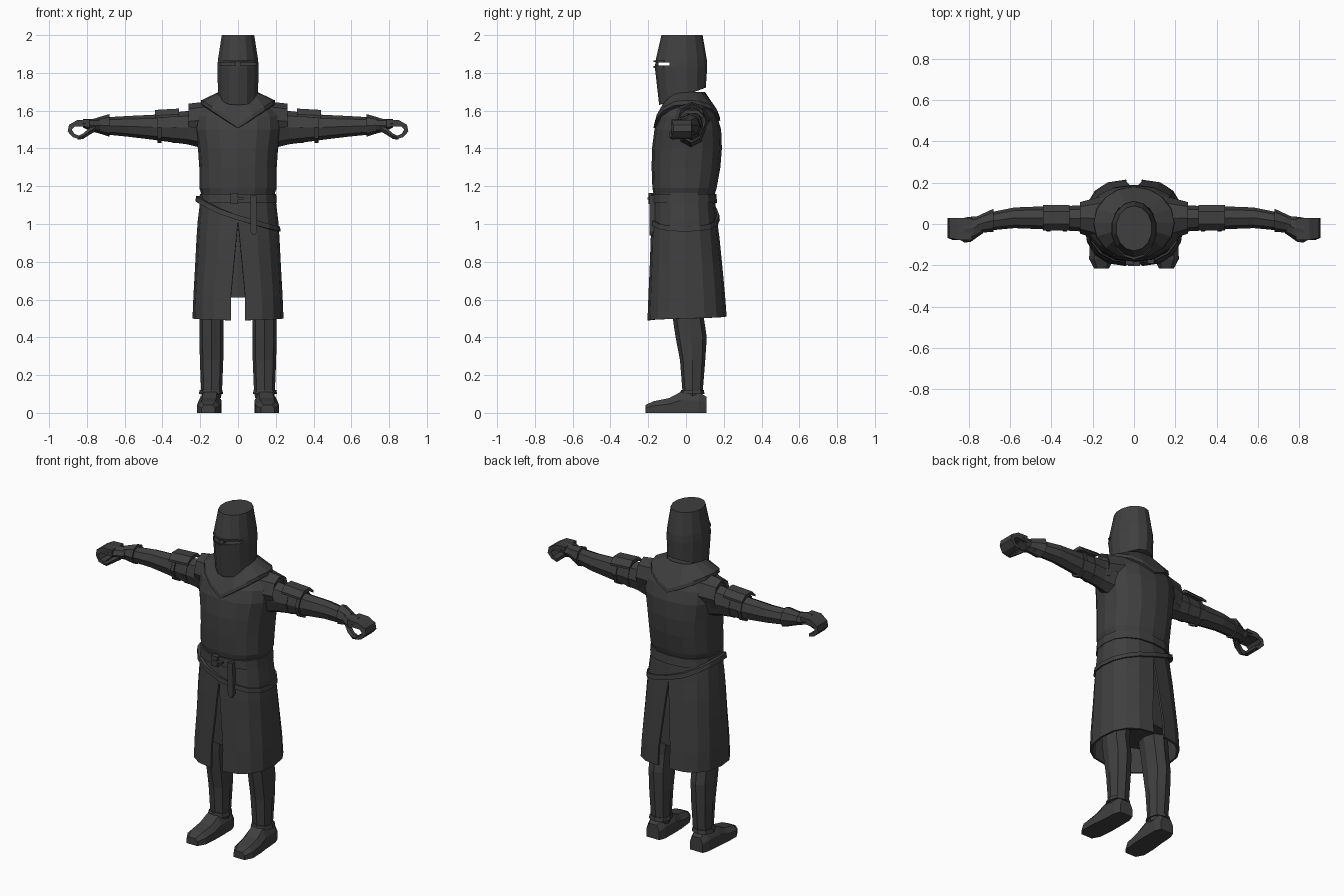
import bpy, bmesh, math

if "Cube" in bpy.data.objects:
    bpy.data.objects.remove(bpy.data.objects["Cube"])

mat = bpy.data.materials.new("dark_grey")
mat.diffuse_color = (0.05, 0.05, 0.05, 1)
mat.use_nodes = True
mat.node_tree.nodes["Principled BSDF"].inputs["Base Color"].default_value = mat.diffuse_color


def make(name, verts, faces, mirror=False, solid=0):
    me = bpy.data.meshes.new(name)
    me.from_pydata(verts, [], faces)
    bm = bmesh.new()
    bm.from_mesh(me)
    bmesh.ops.recalc_face_normals(bm, faces=bm.faces)
    bm.to_mesh(me)
    bm.free()
    me.materials.append(mat)
    ob = bpy.data.objects.new(name, me)
    bpy.context.collection.objects.link(ob)
    if solid:
        m = ob.modifiers.new("thickness", 'SOLIDIFY')
        m.thickness, m.offset = solid, -1
    if mirror:
        m = ob.modifiers.new("mirror", 'MIRROR')
        m.use_mirror_merge = False
    return ob


def loft(name, rings, mirror=False, caps=True, loop=False):
    """Bridge a list of equally long closed rings."""
    n, k = len(rings[0]), len(rings)
    verts = [p for r in rings for p in r]
    faces = [(a * n + i, a * n + (i + 1) % n, (a + 1) % k * n + (i + 1) % n, (a + 1) % k * n + i)
             for a in range(k if loop else k - 1) for i in range(n)]
    if caps and not loop:
        faces += [tuple(range(n)), tuple(range((k - 1) * n, k * n))]
    return make(name, verts, faces, mirror)


def oval(z, xr, yf, yb, n=16, xc=0, e=0.85):
    """Horizontal ring, first point at the front; z may be a rule of (x, y, angle)."""
    pts = []
    for i in range(n):
        a = 2 * math.pi * i / n
        s, c = math.sin(a), math.cos(a)
        x = xc + xr * math.copysign(abs(s) ** e, s)
        y = (yf + yb) / 2 - (yb - yf) / 2 * math.copysign(abs(c) ** e, c)
        pts.append((x, y, z(x, y, a) if callable(z) else z))
    return pts


def arm_ring(x, zc, rz, yc, ry, n=8):
    return [(x, yc + ry * math.cos(2 * math.pi * i / n), zc + rz * math.sin(2 * math.pi * i / n))
            for i in range(n)]


def box(name, x0, x1, y0, y1, z0, z1, mirror=False):
    sq = lambda z: [(x0, y0, z), (x1, y0, z), (x1, y1, z), (x0, y1, z)]
    return loft(name, [sq(z0), sq(z1)], mirror)


# Helm with a flat crown and a pointed face
rim = lambda x, y, a: 1.63 + (y + 0.14) * 0.375
helm = loft("helm", [oval(rim, .108, -.142, .105, 14, 0, 1), oval(1.83, .112, -.165, .112, 14, 0, 1),
                     oval(1.87, .109, -.16, .11, 14, 0, 1), oval(2.0, .088, -.13, .088, 14, 0, 1)])
# Eye slits, leaving a thin nose bar
cutters = [box("slit_cutter", .014, .2, -.3, -.09, 1.838, 1.856),
           box("slit_cutter", -.2, -.014, -.3, -.09, 1.838, 1.856),
           box("slit_cutter", -.2, .2, -.145, -.088, 1.839, 1.855)]
for c in cutters:
    c.hide_render = True
    c.hide_viewport = True
    m = helm.modifiers.new("slit", 'BOOLEAN')
    m.operation, m.object, m.solver = 'DIFFERENCE', c, 'EXACT'
# Raised brow and lower rims around the slits
for nm, z in (("brow_rim", 1.857), ("cheek_rim", 1.827)):
    p = [(0, -.172), (.045, -.158), (.085, -.118), (.08, -.105), (.04, -.145), (0, -.158)]
    loft(nm, [[(x, y, z) for x, y in p], [(x, y, z + .009) for x, y in p]], True)

# Torso
loft("torso", [oval(*r) for r in (
    (1.15, .19, -.17, .15), (1.19, .205, -.178, .162), (1.30, .205, -.182, .182),
    (1.40, .212, -.18, .19), (1.50, .23, -.167, .186), (1.57, .225, -.14, .165),
    (1.62, .19, -.105, .14), (1.69, .10, -.09, .10))])

# Pointed mantle round the neck
def hem(drop):
    def rule(x, y, a):
        v = max(0, 1 - abs(x) / .19)
        return 1.655 - v * (.125 if math.cos(a) > 0 else .085) - drop
    return rule
loft("mantle", [oval(1.70, .10, -.085, .10), oval(hem(0), .195, -.168, .178, e=1),
                oval(hem(.022), .197, -.172, .182, e=1), oval(hem(.03), .17, -.14, .15, e=1),
                oval(1.66, .09, -.08, .09)], loop=True)

# Skirt: two panels split at front and back
rows = [(1.165, .195, -.17, .15), (1.02, .213, -.18, .165), (.92, .22, -.187, .178),
        (.8, .226, -.191, .19), (.62, .236, -.199, .207), (.49, .241, -.204, .215)]
cols = 9
sv, sf = [], []
for r, (z, xr, yf, yb) in enumerate(rows):
    gap = min(.038, max(0, (1.02 - z) * .095))
    for i in range(cols):
        a = math.pi * i / (cols - 1)
        c = math.cos(a)
        y = (yf + yb) / 2 - (yb - yf) / 2 * math.copysign(abs(c) ** .85, c)
        zz = z + (.02 * i / (cols - 1) if r == len(rows) - 1 else 0)
        sv.append((gap + (xr - gap) * math.sin(a) ** .85, y, zz))
        if r and i:
            k = r * cols + i
            sf.append((k, k - 1, k - cols - 1, k - cols))
make("skirt", sv, sf, True, .012)
# Shorter under tunic seen through the slits
loft("under_tunic", [oval(.61, .19, -.14, .15), oval(.85, .19, -.15, .145), oval(1.12, .17, -.14, .12)])

# Waist belt with buckle and hanging tongue
def band(name, lo, hi, grow=0):
    loft(name, [oval(*lo), oval(*hi), oval(hi[0], *[v * .92 for v in hi[1:]]),
                oval(lo[0], *[v * .92 for v in lo[1:]])], loop=True)
band("waist_belt", (1.11, .205, -.186, .165), (1.16, .202, -.183, .16))
box("buckle_frame", -.04, .0, -.198, -.17, 1.105, 1.165)
box("buckle_pin", -.03, .03, -.203, -.18, 1.13, 1.14)
tongue = [(.065, 1.15), (.065, .965), (.075, .945), (.09, .94), (.102, .96), (.098, 1.15)]
loft("belt_tongue", [[(x, -.165, z) for x, z in tongue], [(x, -.192, z) for x, z in tongue]])
# Sloping sword belt, low on one hip
low = lambda x, y, a: 1.03 - .08 * math.sin(a) - .01 * math.cos(2 * a)
top = lambda x, y, a: low(x, y, a) + .027
band("sloping_belt", (low, .226, -.192, .179), (top, .222, -.19, .176))

# Arms, shoulder caps, arm plates and straps
loft("arm", [arm_ring(*r) for r in (
    (.18, 1.505, .105, .025, .085), (.27, 1.51, .088, .027, .062), (.45, 1.512, .066, .03, .055),
    (.58, 1.517, .055, .03, .05), (.73, 1.52, .043, .008, .042))], True)
loft("shoulder_cap", [arm_ring(*r) for r in (
    (.15, 1.555, .095, .025, .11), (.262, 1.543, .094, .03, .076), (.25, 1.54, .08, .03, .06))], True)
plate = [(-.032, 1.565), (-.032, 1.578), (0, 1.608), (.06, 1.608), (.092, 1.578), (.092, 1.565),
         (.058, 1.588), (.002, 1.588)]
loft("arm_plate", [[(x, y, z - dz) for y, z in plate] for x, dz in ((.312, -.003), (.44, .004))], True)
for x in (.325, .405):
    loft("plate_strap", [arm_ring(x, 1.51, .081, .028, .064), arm_ring(x + .022, 1.51, .08, .028, .063)], True)

# Gauntlets: flared cuff, palm, curled fingers and thumb
loft("gauntlet_cuff", [arm_ring(*r) for r in (
    (.68, 1.522, .06, .018, .056), (.73, 1.523, .045, .005, .046), (.76, 1.522, .036, -.005, .042))], True)
loft("palm", [arm_ring(*r) for r in (
    (.73, 1.522, .036, -.005, .04), (.775, 1.522, .035, -.018, .055), (.82, 1.533, .022, -.024, .055))], True)
curl = [(.785, 1.553), (.85, 1.551), (.895, 1.525), (.902, 1.49), (.875, 1.46), (.84, 1.45),
        (.842, 1.468), (.866, 1.477), (.88, 1.5), (.865, 1.516), (.82, 1.517), (.785, 1.51)]
n = 6
cv, cf = [], []
for y in (-.077, .03):
    cv += [(x, y + (.01 if x > .89 and y < 0 else 0), z) for x, z in curl]
for s in (0, 12):
    cf += [(s + i, s + i + 1, s + 10 - i, s + 11 - i) for i in range(5)]
cf += [(i, (i + 1) % 12, 12 + (i + 1) % 12, 12 + i) for i in range(12)]
make("curled_fingers", cv, cf, True)
loft("thumb", [arm_ring(x, z, r, y, r * 1.2, 6) for x, y, z, r in (
    (.755, -.035, 1.51, .022), (.79, -.062, 1.487, .02), (.82, -.07, 1.465, .017), (.85, -.06, 1.455, .01))], True)

# Legs and ankle cuffs
loft("leg", [oval(*r, 8, xc) for r, xc in (
    ((.08, .05, -.015, .085), .14), ((.13, .056, -.02, .09), .14), ((.28, .062, -.032, .102), .14),
    ((.40, .064, -.055, .11), .14), ((.50, .064, -.07, .095), .14), ((.75, .075, -.09, .09), .12))], True)
loft("ankle_cuff", [oval(.10, .064, -.032, .098, 8, .143), oval(.122, .06, -.026, .094, 8, .143)], True)

# Shoes with blunt toes
def shoe(y, h, w, xc):
    return [(xc - w, y, .0), (xc + w, y, .0), (xc + w, y, .6 * h), (xc + .6 * w, y, h),
            (xc - .6 * w, y, h), (xc - w, y, .6 * h)]
loft("shoe", [shoe(*s) for s in (
    (.108, .085, .042, .145), (.07, .11, .056, .145), (-.03, .11, .06, .148), (-.09, .078, .063, .152),
    (-.17, .062, .06, .157), (-.215, .042, .036, .157))], True)
